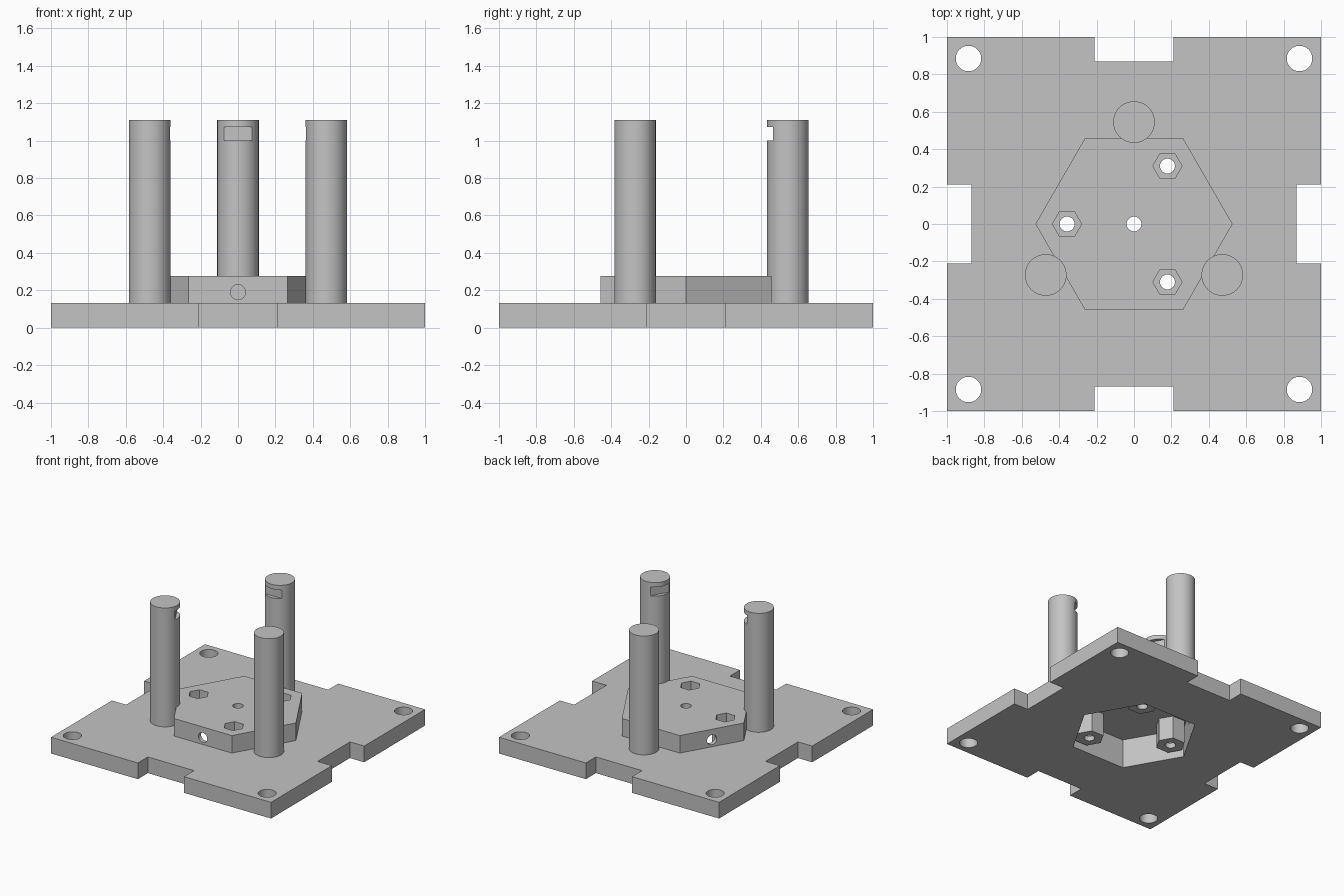
import bpy, bmesh
from math import cos, sin, pi, radians
from mathutils import Matrix, Vector

cube = bpy.data.objects.get("Cube")
if cube:
    bpy.data.objects.remove(cube, do_unlink=True)

grey = bpy.data.materials.new("light grey")
grey.use_nodes = True
grey.diffuse_color = (0.55, 0.55, 0.55, 1)
grey.node_tree.nodes["Principled BSDF"].inputs["Base Color"].default_value = (0.55, 0.55, 0.55, 1)

PLATE_TOP, HUB_TOP, POST_TOP = 0.133, 0.277, 1.11
ROOF, BOSS_LOW, POCKET_LOW = 0.24, 0.05, 0.09


def prism(name, outline, z0, z1):
    """Extrude a flat outline from z0 to z1."""
    bm = bmesh.new()
    low = bm.faces.new([bm.verts.new((x, y, z0)) for x, y in outline])
    top = bmesh.ops.extrude_face_region(bm, geom=[low])["geom"]
    bmesh.ops.translate(bm, vec=(0, 0, z1 - z0),
                        verts=[v for v in top if isinstance(v, bmesh.types.BMVert)])
    bmesh.ops.recalc_face_normals(bm, faces=bm.faces)
    mesh = bpy.data.meshes.new(name)
    bm.to_mesh(mesh)
    bm.free()
    mesh.materials.append(grey)
    obj = bpy.data.objects.new(name, mesh)
    bpy.context.collection.objects.link(obj)
    return obj


def ring(radius, sides, centre=(0, 0)):
    return [(centre[0] + radius * cos(2 * pi * i / sides),
             centre[1] + radius * sin(2 * pi * i / sides)) for i in range(sides)]


def polar(radius, degrees):
    return radius * cos(radians(degrees)), radius * sin(radians(degrees))


def combine(target, tool, operation="DIFFERENCE"):
    """Apply a boolean and remove the tool object."""
    tool.hide_render = True
    mod = target.modifiers.new("bool", "BOOLEAN")
    mod.operation, mod.solver, mod.object = operation, "EXACT", tool
    bpy.context.view_layer.objects.active = target
    bpy.ops.object.modifier_apply(modifier=mod.name)
    bpy.data.objects.remove(tool, do_unlink=True)


def smooth(obj):
    bpy.ops.object.select_all(action="DESELECT")
    obj.select_set(True)
    bpy.context.view_layer.objects.active = obj
    bpy.ops.object.shade_smooth_by_angle(angle=radians(30))


# Base plate: one notched side turned four times
side = [(-1, -1), (-0.21, -1), (-0.21, -0.87), (0.21, -0.87), (0.21, -1)]
outline = []
for quarter in range(4):
    turn = Matrix.Rotation(quarter * pi / 2, 2)
    outline += [tuple(turn @ Vector(p)) for p in side]
plate = prism("base_plate", outline, 0, PLATE_TOP)
for sx in (-1, 1):
    for sy in (-1, 1):
        combine(plate, prism("corner_cutter", ring(0.068, 48, (sx * 0.885, sy * 0.885)), -0.1, 0.3))
combine(plate, prism("cavity_cutter", ring(0.487, 6), -0.1, 0.3))

# Raised hexagonal hub, hollow underneath
hub = prism("hexagonal_hub", ring(0.527, 6), PLATE_TOP, HUB_TOP)
combine(hub, prism("cavity_cutter", ring(0.487, 6), -0.1, ROOF))

# Nut bosses hanging in the cavity, with pockets and screw holes
for angle in (60, 180, 300):
    spot = polar(0.358, angle)
    combine(hub, prism("boss", ring(0.112, 6, spot), BOSS_LOW, ROOF + 0.015), "UNION")
    combine(hub, prism("pocket_cutter", ring(0.078, 6, spot), POCKET_LOW, 0.4))
    combine(hub, prism("screw_cutter", ring(0.04, 32, spot), -0.1, 0.4))
combine(hub, prism("centre_cutter", ring(0.04, 32), 0.2, 0.4))

# Round holes through the hub walls
for angle in (150, 270):
    drill = prism("drill", ring(0.04, 32), -0.05, 0.05)
    x, y = polar(0.44, angle)
    drill.data.transform(Matrix.Translation((x, y, 0.19))
                         @ Matrix.Rotation(radians(angle), 4, "Z")
                         @ Matrix.Rotation(pi / 2, 4, "Y"))
    combine(hub, drill)

# Three posts, each with a slot facing the centre
posts = []
for label, angle in (("rear", 90), ("right", 210), ("left", 330)):
    post = prism(label + "_post", ring(0.111, 64, polar(0.545, angle)), PLATE_TOP, POST_TOP)
    slot = prism("slot_cutter", [(0.3, -0.2), (0.464, -0.2), (0.464, 0.2), (0.3, 0.2)], 1.0, 1.073)
    slot.data.transform(Matrix.Rotation(radians(angle), 4, "Z"))
    combine(post, slot)
    posts.append(post)

for obj in [plate, hub] + posts:
    smooth(obj)
